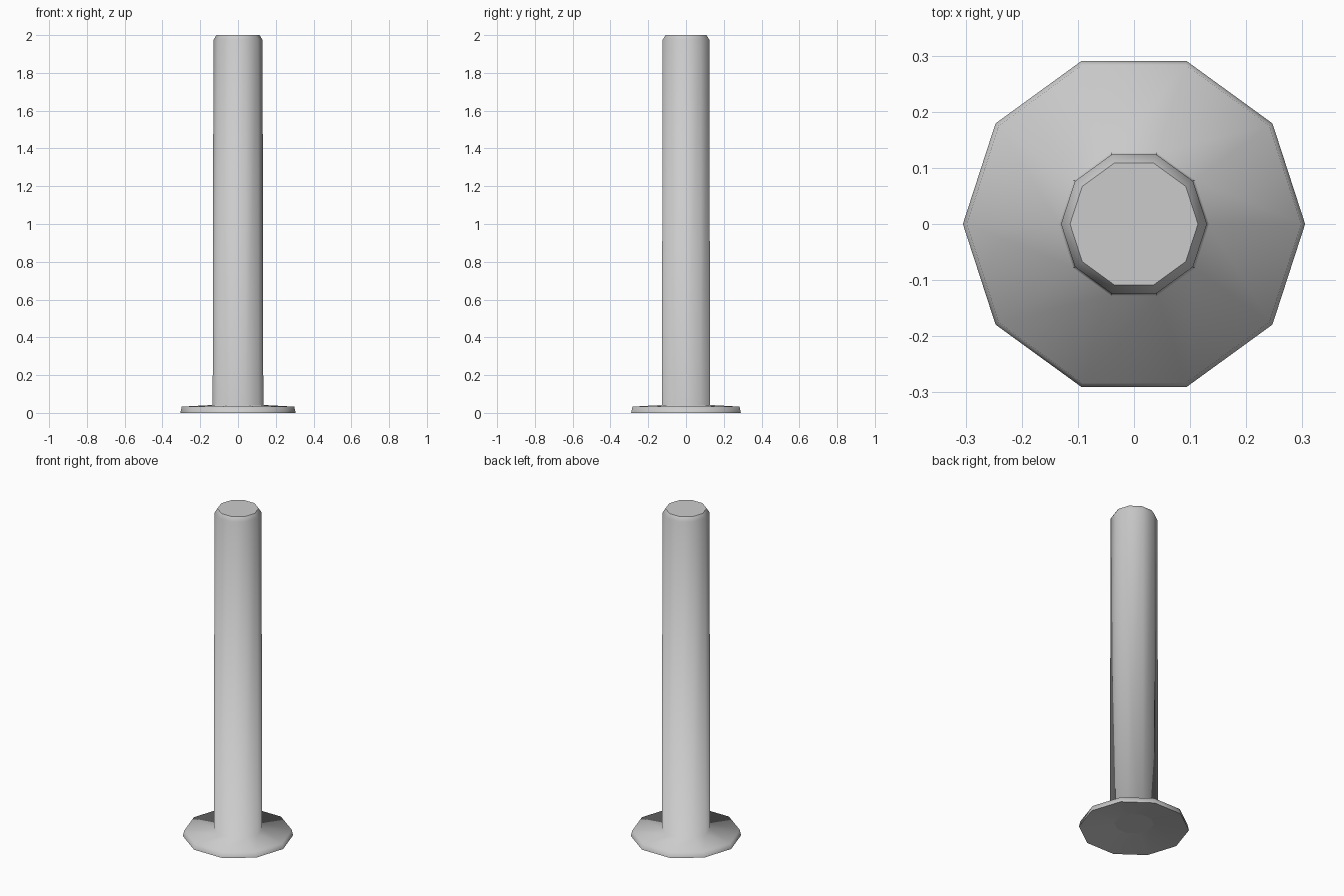
import bpy, bmesh, math

if "Cube" in bpy.data.objects:
    bpy.data.objects.remove(bpy.data.objects["Cube"])

SIDES = 10


def lathe(name, profile, sharp_rings):
    """Turn a (radius, z) profile into a capped ten-sided solid."""
    bm = bmesh.new()
    rings = []
    for r, z in profile:
        rings.append([bm.verts.new((r * math.cos(math.tau * i / SIDES),
                                    r * math.sin(math.tau * i / SIDES), z))
                      for i in range(SIDES)])
    for low, high in zip(rings, rings[1:]):
        for i in range(SIDES):
            j = (i + 1) % SIDES
            bm.faces.new((low[i], low[j], high[j], high[i]))
    bm.faces.new(rings[0][::-1])
    bm.faces.new(rings[-1])
    bmesh.ops.recalc_face_normals(bm, faces=bm.faces)
    for f in bm.faces:
        f.smooth = True
    # crisp edges around the end caps and the foot rim
    for k in sharp_rings:
        for i in range(SIDES):
            bm.edges.get((rings[k][i], rings[k][(i + 1) % SIDES])).smooth = False
    mesh = bpy.data.meshes.new(name)
    bm.to_mesh(mesh)
    bm.free()
    ob = bpy.data.objects.new(name, mesh)
    bpy.context.collection.objects.link(ob)
    return ob


# One continuous skin: recessed underside, flange rim, tapered post, bevelled top
lathe("flanged_post", [
    (0.11, 0.03),     # underside centre cap
    (0.305, 0.0),     # rim bottom
    (0.298, 0.033),   # rim top
    (0.134, 0.042),   # flange meets post
    (0.130, 1.975),   # start of top bevel
    (0.114, 2.0),     # top cap
], sharp_rings=(0, 1, 5))
